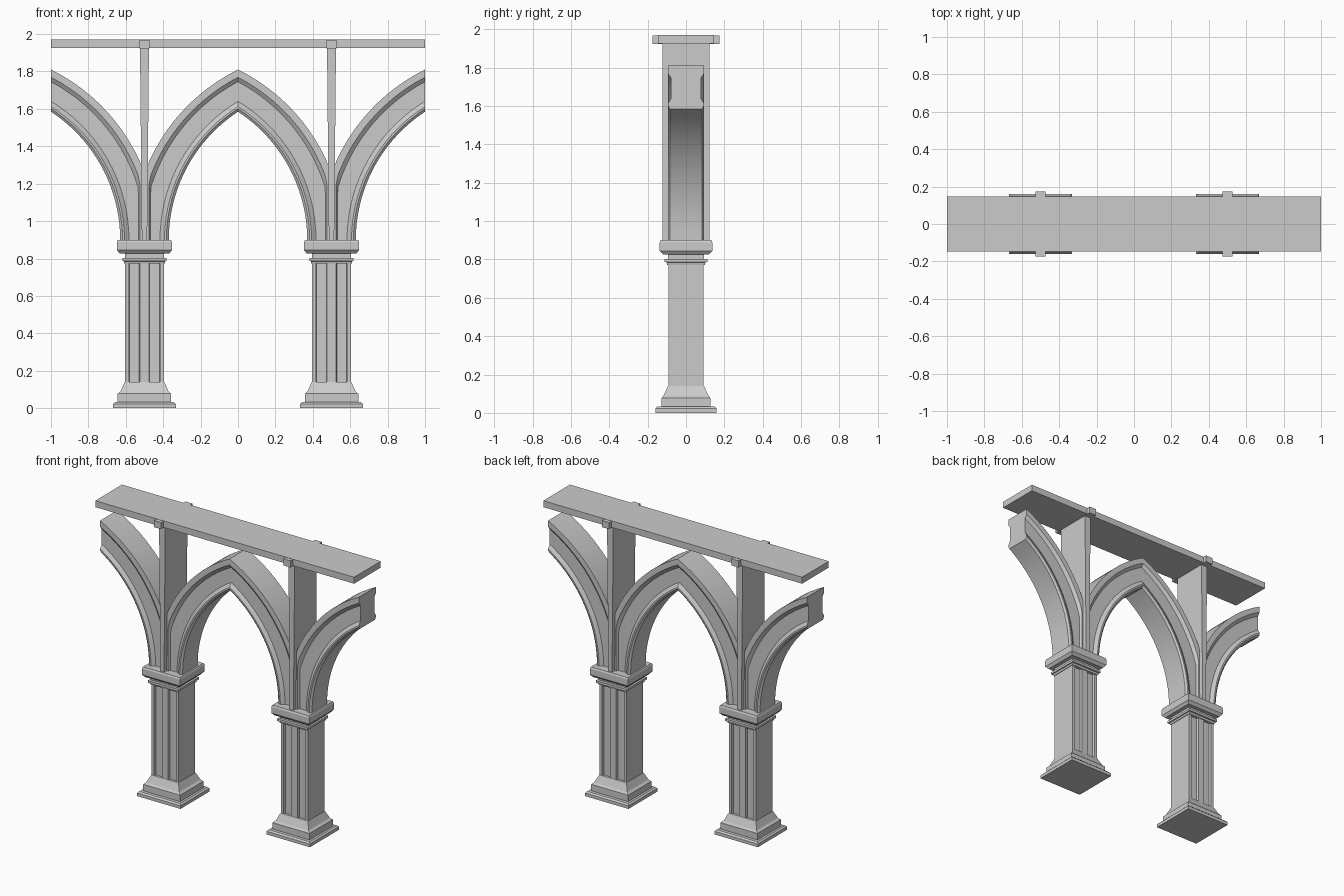
import bpy, bmesh
from math import cos, sin, acos

if "Cube" in bpy.data.objects:
    bpy.data.objects.remove(bpy.data.objects["Cube"])


def finish(bm, name, smooth=False):
    bmesh.ops.remove_doubles(bm, verts=bm.verts, dist=0.0002)
    bmesh.ops.recalc_face_normals(bm, faces=bm.faces)
    me = bpy.data.meshes.new(name)
    bm.to_mesh(me)
    bm.free()
    ob = bpy.data.objects.new(name, me)
    bpy.context.collection.objects.link(ob)
    if smooth:
        bpy.ops.object.select_all(action='DESELECT')
        ob.select_set(True)
        bpy.context.view_layer.objects.active = ob
        bpy.ops.object.shade_smooth_by_angle(angle=0.45)
    return ob


def skin(bm, rings, cap_start=True, cap_end=True):
    """Bridge a list of equal-length closed rings of points."""
    vs = [[bm.verts.new(p) for p in r] for r in rings]
    n = len(vs[0])
    for a, b in zip(vs, vs[1:]):
        for i in range(n):
            j = (i + 1) % n
            bm.faces.new((a[i], a[j], b[j], b[i]))
    if cap_start:
        bm.faces.new(vs[0][::-1])
    if cap_end:
        bm.faces.new(vs[-1])


def stack(name, cx, levels):
    """Rectangular moulding from (z, half x, half y) levels."""
    bm = bmesh.new()
    skin(bm, [[(cx - a, -b, z), (cx + a, -b, z), (cx + a, b, z), (cx - a, b, z)]
              for z, a, b in levels])
    return finish(bm, name)


def shaft(name, cx):
    """Column shaft with two recessed flutes front and back."""
    hx, hy, d = 0.104, 0.092, 0.015
    half = [(-hx, -hy), (-.084, -hy), (-.080, -hy + d), (-.028, -hy + d), (-.024, -hy),
            (.024, -hy), (.028, -hy + d), (.080, -hy + d), (.084, -hy), (hx, -hy)]
    plan = half + [(-x, -y) for x, y in half]
    bm = bmesh.new()
    skin(bm, [[(cx + x, y, z) for x, y in plan] for z in (0.13, 0.785)])
    return finish(bm, name)


# arch section: radius, half depth, closest approach to the post centre
SECTION = [(.819, .083, 0), (.832, .094, 0), (.842, .094, 0), (.866, .077, 0),
           (.957, .077, .032), (.978, .094, .024), (1.015, .094, .008)]
CENTRE, SPRING, STEPS = 0.949, 0.89, 18


def arch(name, apex, sides):
    """Pointed arch; each side runs from a post up to the apex plane."""
    loop = SECTION + [(r, -h, m) for r, h, m in reversed(SECTION)]
    bm = bmesh.new()
    for s in sides:
        rings = []
        for k in range(STEPS + 1):
            ring = []
            for r, h, m in loop:
                t = acos((CENTRE - 0.5) / r) * k / STEPS
                u = max(CENTRE - r * cos(t), m)
                ring.append((apex + s * (0.5 - u), h, 0.9 + r * sin(t)))
            rings.append(ring)
        skin(bm, rings, True, len(sides) == 1)
    return finish(bm, name, True)


for side, cx in (("left", -0.5), ("right", 0.5)):
    # stepped base with sloping top
    stack(side + "_column_base", cx,
          [(0, .168, .16), (.022, .168, .16), (.032, .158, .15), (.032, .143, .128),
           (.077, .143, .128), (.09, .128, .117), (.14, .106, .094)])
    shaft(side + "_column_shaft", cx)
    # neck ring and capital
    stack(side + "_column_capital", cx,
          [(.772, .108, .098), (.785, .111, .102), (.787, .118, .113), (.803, .118, .113),
           (.803, .105, .094), (.826, .105, .094), (.826, .132, .12), (.845, .147, .137),
           (.888, .147, .137), (.9, .142, .132)])
    # tapered post and the bracket gripping the beam
    stack(side + "_post", cx, [(.89, .014, .123), (1.93, .024, .123)])
    stack(side + "_bracket", cx, [(1.922, .027, .174), (1.968, .027, .174)])

# arches between and beyond the columns
arch("centre_arch", 0, (-1, 1))
arch("left_half_arch", -1, (1,))
arch("right_half_arch", 1, (-1,))

# top beam
stack("top_beam", 0, [(1.925, 1, .147), (1.97, 1, .147)])
